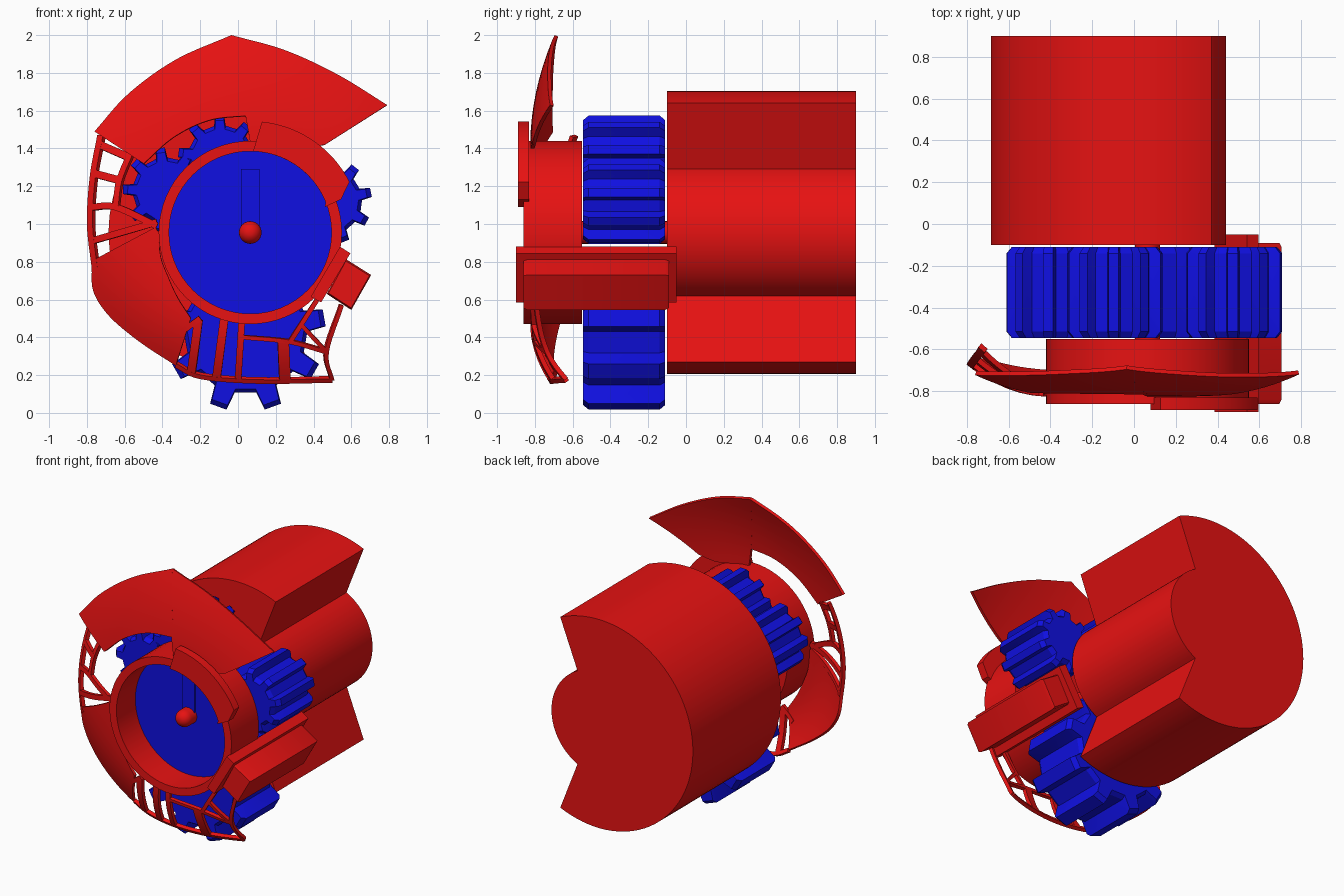
import bpy, bmesh, math
from mathutils import Vector

if "Cube" in bpy.data.objects:
    bpy.data.objects.remove(bpy.data.objects["Cube"])

CX, CZ = 0.065, 0.955          # main axis


def material(name, rgb):
    m = bpy.data.materials.new(name)
    m.diffuse_color = (*rgb, 1)
    m.use_nodes = True
    m.node_tree.nodes["Principled BSDF"].inputs["Base Color"].default_value = m.diffuse_color
    return m


RED = material("red", (0.8, 0.006, 0.006))
BLUE = material("blue", (0.005, 0.005, 0.76))


def finish(name, bm, mat, angle=30):
    bmesh.ops.recalc_face_normals(bm, faces=bm.faces)
    me = bpy.data.meshes.new(name)
    bm.to_mesh(me)
    bm.free()
    ob = bpy.data.objects.new(name, me)
    bpy.context.collection.objects.link(ob)
    me.materials.append(mat)
    bpy.ops.object.select_all(action='DESELECT')
    ob.select_set(True)
    bpy.context.view_layer.objects.active = ob
    bpy.ops.object.shade_smooth_by_angle(angle=math.radians(angle))
    return ob


def stack(name, rings, mat, closed=False):
    """Join rings of (x, y, z) points; cap the ends, or close into a loop."""
    bm = bmesh.new()
    vs = [[bm.verts.new(p) for p in r] for r in rings]
    n = len(rings[0])
    pairs = list(zip(vs, vs[1:])) + ([(vs[-1], vs[0])] if closed else [])
    for a, b in pairs:
        for i in range(n):
            j = (i + 1) % n
            bm.faces.new((a[i], a[j], b[j], b[i]))
    if not closed:
        bm.faces.new(vs[0])
        bm.faces.new(vs[-1])
    return finish(name, bm, mat)


def prism(name, poly, y0, y1, mat):
    return stack(name, [[(x, y, z) for x, z in poly] for y in (y0, y1)], mat)


def arc(r, a0, a1, n):
    return [(CX + r * math.cos(math.radians(a0 + (a1 - a0) * i / n)),
             CZ + r * math.sin(math.radians(a0 + (a1 - a0) * i / n))) for i in range(n + 1)]


def circle(r, y, n=64):
    return [(x, y, z) for x, z in arc(r, 0, 360, n)[:-1]]


def resample(pts, n):
    """Smooth spline through the points, n + 1 samples."""
    p = [Vector(q) for q in pts]
    p = [2 * p[0] - p[1]] + p + [2 * p[-1] - p[-2]]
    out = []
    for k in range(n + 1):
        t = k / n * (len(pts) - 1)
        i = min(int(t), len(pts) - 2)
        t -= i
        a, b, c, d = p[i:i + 4]
        out.append(0.5 * (2 * b + (c - a) * t + (2 * a - 5 * b + 4 * c - d) * t * t
                          + (3 * b - a - 3 * c + d) * t ** 3))
    return out


def upper_dome(x, z):
    r = math.hypot(x - CX, z - CZ)
    return -0.825 + 0.13 * (max(r - 0.45, 0) / 0.6) ** 2


def lower_dome(x, z):
    r = math.hypot(x - CX, z - CZ)
    return -0.825 + 0.18 * (max(r - 0.48, 0) / 0.42) ** 2


def panel(name, outer, inner, dome, n=20, m=8, thick=0.02):
    """Curved shell between two outlines."""
    o, i = resample(outer, n), resample(inner, n)
    bm = bmesh.new()
    g = []
    for a, b in zip(o, i):
        row = [a.lerp(b, k / m) for k in range(m + 1)]
        g.append([bm.verts.new((p.x, dome(p.x, p.y), p.y)) for p in row])
    for a, b in zip(g, g[1:]):
        for k in range(m):
            bm.faces.new((a[k], a[k + 1], b[k + 1], b[k]))
    bmesh.ops.recalc_face_normals(bm, faces=bm.faces)
    bmesh.ops.solidify(bm, geom=bm.faces[:], thickness=thick)
    return finish(name, bm, RED, 40)


def strut(name, pts, w, dome, n=6):
    p = [Vector(q) for q in pts]
    a, b = [], []
    for i, q in enumerate(p):
        d = (p[min(i + 1, len(p) - 1)] - p[max(i - 1, 0)]).normalized()
        side = Vector((-d.y, d.x)) * w / 2
        a.append(q + side)
        b.append(q - side)
    panel(name, a, b, dome, n * (len(p) - 1), 1, 0.025)


def gear(name, cx, cz, r, phase):
    """Nine straight teeth with chamfered ends."""
    def ring(y, k):
        pts = []
        for t in range(9):
            for da, rr in ((-10, 0.77), (-6.2, 1), (6.2, 1), (10, 0.77)):
                a = math.radians(phase + 40 * t + da)
                pts.append((cx + r * rr * k * math.cos(a), y, cz + r * rr * k * math.sin(a)))
        return pts
    k = (r - 0.025) / r
    stack(name, [ring(-0.545, k), ring(-0.515, 1), ring(-0.14, 1), ring(-0.11, k)], BLUE)


# rear casing: large drum with a notch exposing the inner drum
prism("rear_casing", arc(0.75, 66, 294, 64) + arc(0.375, -63.4, 63.4, 28), -0.1, 0.9, RED)

# gears between casing and dial
gear("main_gear", 0.04, 0.43, 0.425, 10)
gear("right_gear", 0.48, 1.12, 0.23, 12)
gear("top_gear", -0.09, 1.347, 0.228, 92)
gear("left_gear", -0.38, 1.175, 0.23, 98)

# dial cup, face, hand and axle
stack("dial_cup", [circle(0.485, -0.55), circle(0.485, -0.86), circle(0.43, -0.86),
                   circle(0.43, -0.62)], RED)
prism("dial_face", arc(0.43, 0, 360, 64)[:-1], -0.645, -0.615, BLUE)
prism("dial_hand", [(0.015, CZ), (0.115, CZ), (0.115, 1.29), (0.015, 1.29)], -0.66, -0.64, BLUE)
knob = [circle(0.06 * math.cos(t * math.pi / 14), -0.70 - 0.06 * math.sin(t * math.pi / 14), 24)
        for t in range(7)]
stack("axle", [circle(0.06, -0.1, 24)] + knob, RED)

# raised arc plate on the dial rim
prism("rim_plate", arc(0.59, 84, 27, 20) + [(0.545, 1.13), (0.46, 1.09)]
      + arc(0.43, 22, 88, 20), -0.89, -0.83, RED)

# side rail with outer block
prism("side_rail", [(0.54, 0.88), (0.595, 0.845), (0.44, 0.585), (0.385, 0.615)], -0.9, -0.05, RED)
block = [(0.57, 0.815), (0.705, 0.73), (0.6, 0.545), (0.47, 0.63)]
mid = (sum(p[0] for p in block) / 4, sum(p[1] for p in block) / 4)
small = [(mid[0] + (x - mid[0]) * 0.92, mid[1] + (z - mid[1]) * 0.92) for x, z in block]
stack("side_block", [[(x, y, z) for x, z in s] for s, y in
                     ((small, -0.86), (block, -0.84), (block, -0.11), (small, -0.09))], RED)

# upper shield, in two parts either side of the step
panel("upper_shield_left", [(-0.76, 1.49), (-0.58, 1.69), (-0.33, 1.87), (-0.035, 2.0)],
      [(-0.5, 1.32), (-0.34, 1.46), (-0.15, 1.55), (0.065, 1.575)], upper_dome)
panel("upper_shield_right", [(-0.035, 2.0), (0.25, 1.92), (0.53, 1.79), (0.79, 1.63)],
      [(0.065, 1.43), (0.2, 1.42), (0.33, 1.4), (0.46, 1.42)], upper_dome)

# lower left shield
panel("lower_shield", [(-0.775, 0.77), (-0.765, 0.64), (-0.68, 0.51), (-0.52, 0.375), (-0.33, 0.25)],
      [(-0.42, 0.965), (-0.41, 0.83), (-0.37, 0.72), (-0.32, 0.61), (-0.25, 0.5)], lower_dome)

# open frame on the left
LEFT = [
    ([(-0.73, 1.47), (-0.77, 1.25), (-0.785, 1.0), (-0.76, 0.77)], 0.03),
    ([(-0.73, 1.42), (-0.57, 1.35)], 0.04),
    ([(-0.57, 1.38), (-0.63, 1.23), (-0.65, 1.09)], 0.03),
    ([(-0.77, 1.27), (-0.62, 1.23)], 0.04),
    ([(-0.78, 1.09), (-0.65, 1.09), (-0.43, 0.99)], 0.035),
    ([(-0.78, 0.91), (-0.43, 1.01)], 0.035),
    ([(-0.77, 0.79), (-0.43, 0.97)], 0.03),
]
# open frame at the bottom
BOTTOM = [
    ([(-0.33, 0.25), (-0.2, 0.19), (0.1, 0.165), (0.5, 0.17)], 0.022),
    ([(-0.21, 0.49), (-0.25, 0.2)], 0.045),
    ([(-0.31, 0.42), (-0.2, 0.5)], 0.03),
    ([(-0.07, 0.52), (-0.115, 0.18)], 0.045),
    ([(0.02, 0.49), (0.0, 0.17)], 0.035),
    ([(0.24, 0.38), (0.25, 0.165)], 0.06),
    ([(0.02, 0.4), (0.27, 0.375), (0.47, 0.32)], 0.022),
    ([(0.55, 0.57), (0.47, 0.32), (0.5, 0.17)], 0.022),
    ([(0.42, 0.6), (0.28, 0.38)], 0.025),
    ([(0.34, 0.46), (0.47, 0.32)], 0.022),
]
for title, group in (("left_strut", LEFT), ("bottom_strut", BOTTOM)):
    for k, (pts, w) in enumerate(group):
        strut(f"{title}_{k + 1}", pts, w, lower_dome)
